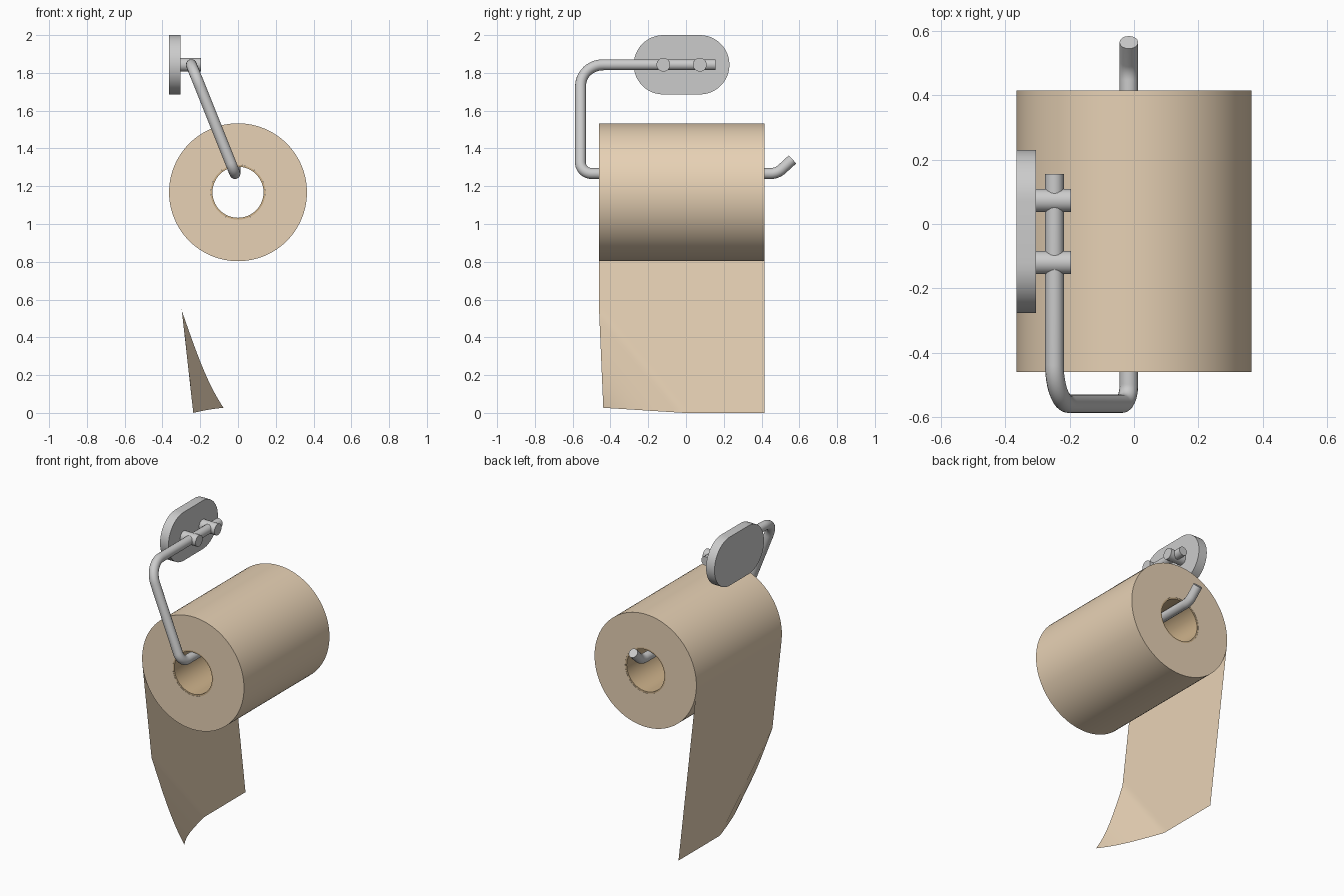
import bpy, bmesh, math
from mathutils import Vector

if "Cube" in bpy.data.objects:
    bpy.data.objects.remove(bpy.data.objects["Cube"])

Y0, Y1 = -0.46, 0.415          # roll ends
ROLL_R, ROLL_Z = 0.365, 1.168


def material(name, rgb):
    m = bpy.data.materials.new(name)
    m.diffuse_color = (*rgb, 1)
    m.use_nodes = True
    m.node_tree.nodes["Principled BSDF"].inputs["Base Color"].default_value = m.diffuse_color
    return m


paper = material("paper", (0.80, 0.64, 0.46))
card = material("card", (0.62, 0.45, 0.26))


def finish(name, bm, mat=None, angle=35):
    bmesh.ops.recalc_face_normals(bm, faces=bm.faces)
    me = bpy.data.meshes.new(name)
    bm.to_mesh(me)
    bm.free()
    ob = bpy.data.objects.new(name, me)
    bpy.context.collection.objects.link(ob)
    if mat:
        me.materials.append(mat)
    smooth(ob, angle)
    return ob


def smooth(ob, angle=35):
    bpy.ops.object.select_all(action='DESELECT')
    ob.select_set(True)
    bpy.context.view_layer.objects.active = ob
    bpy.ops.object.shade_smooth_by_angle(angle=math.radians(angle))


def tube(name, r_out, r_in, y0, y1, mat, n=96):
    """Hollow cylinder along y: a rectangular section swept round the axis."""
    bm = bmesh.new()
    section = [(r_out, y0), (r_out, y1), (r_in, y1), (r_in, y0)]
    rings = []
    for i in range(n):
        a = 2 * math.pi * i / n
        rings.append([bm.verts.new((r * math.cos(a), y, ROLL_Z + r * math.sin(a)))
                      for r, y in section])
    for i in range(n):
        p, q = rings[i], rings[(i + 1) % n]
        for j in range(4):
            k = (j + 1) % 4
            bm.faces.new((p[j], p[k], q[k], q[j]))
    return finish(name, bm, mat)


def extrude_x(name, outline, x0, x1):
    """Solid from a (y, z) outline pushed along x."""
    bm = bmesh.new()
    face = bm.faces.new([bm.verts.new((x0, y, z)) for y, z in outline])
    res = bmesh.ops.extrude_face_region(bm, geom=[face])
    verts = [g for g in res["geom"] if isinstance(g, bmesh.types.BMVert)]
    bmesh.ops.translate(bm, verts=verts, vec=(x1 - x0, 0, 0))
    return finish(name, bm)


def stadium(ya, yb, z, r, n=24):
    """Outline with half-circle ends centred on ya and yb (a circle if equal)."""
    pts = []
    for cy, start in ((yb, -90), (ya, 90)):
        for i in range(n + (ya != yb)):
            a = math.radians(start + 180 * i / n)
            pts.append((cy + r * math.cos(a), z + r * math.sin(a)))
    return pts


def rounded_path(corners, n=12):
    """Replace each inner corner (point, radius) by an arc."""
    pts = [Vector(corners[0][0])]
    for i in range(1, len(corners) - 1):
        p, r = Vector(corners[i][0]), corners[i][1]
        a = (Vector(corners[i - 1][0]) - p).normalized()
        b = (Vector(corners[i + 1][0]) - p).normalized()
        half = a.angle(b) / 2
        centre = p + (a + b).normalized() * r / math.sin(half)
        s = p + a * r / math.tan(half) - centre
        e = p + b * r / math.tan(half) - centre
        sweep = s.angle(e)
        for k in range(n + 1):
            t = k / n
            pts.append(centre + (s * math.sin((1 - t) * sweep)
                                 + e * math.sin(t * sweep)) / math.sin(sweep))
    pts.append(Vector(corners[-1][0]))
    return pts


# Paper roll and cardboard core
tube("paper_roll", ROLL_R, 0.145, Y0, Y1, paper)
tube("cardboard_core", 0.1448, 0.135, Y0 + 0.001, Y1 - 0.001, card)

# Hanging sheet: flat, tangent to the roll, with its front bottom corner curling in
bm = bmesh.new()
NY, NZ = 36, 44
slope, top = 0.112, 1.127
grid = []
for j in range(NZ + 1):
    z = top * (1 - j / NZ)
    row = []
    for i in range(NY + 1):
        y = Y0 + (Y1 - Y0) * i / NY
        s = max(0, 1 - (y - Y0) / 0.45 - z / 0.54)
        x = -0.363 + slope * (top - z) + 0.12 * s + 0.04 * s ** 4
        row.append(bm.verts.new((x, y + 0.022 * s, z + 0.027 * s)))
    grid.append(row)
for j in range(NZ):
    for i in range(NY):
        bm.faces.new((grid[j][i], grid[j][i + 1], grid[j + 1][i + 1], grid[j + 1][i]))
finish("hanging_sheet", bm, paper, 60)

# Wall plate and its two posts
BAR_Z, POSTS = 1.843, (-0.12, 0.073)
extrude_x("wall_plate", stadium(*POSTS, BAR_Z, 0.157), -0.365, -0.305)
for label, y in zip(("front", "back"), POSTS):
    extrude_x(label + "_post", stadium(y, y, BAR_Z, 0.036), -0.31, -0.195)

# Bent holder rod
path = rounded_path([
    ((-0.247, 0.155, BAR_Z), 0),
    ((-0.247, -0.558, BAR_Z), 0.12),
    ((-0.016, -0.558, 1.267), 0.06),
    ((-0.016, 0.482, 1.267), 0.09),
    ((-0.016, 0.564, 1.342), 0),
])
cu = bpy.data.curves.new("holder_rod", 'CURVE')
cu.dimensions = '3D'
cu.bevel_depth = 0.029
cu.bevel_resolution = 6
cu.use_fill_caps = True
sp = cu.splines.new('POLY')
sp.points.add(len(path) - 1)
for pt, co in zip(sp.points, path):
    pt.co = (*co, 1)
rod = bpy.data.objects.new("holder_rod", cu)
bpy.context.collection.objects.link(rod)
bpy.ops.object.select_all(action='DESELECT')
rod.select_set(True)
bpy.context.view_layer.objects.active = rod
bpy.ops.object.convert(target='MESH')
smooth(bpy.context.view_layer.objects.active)
